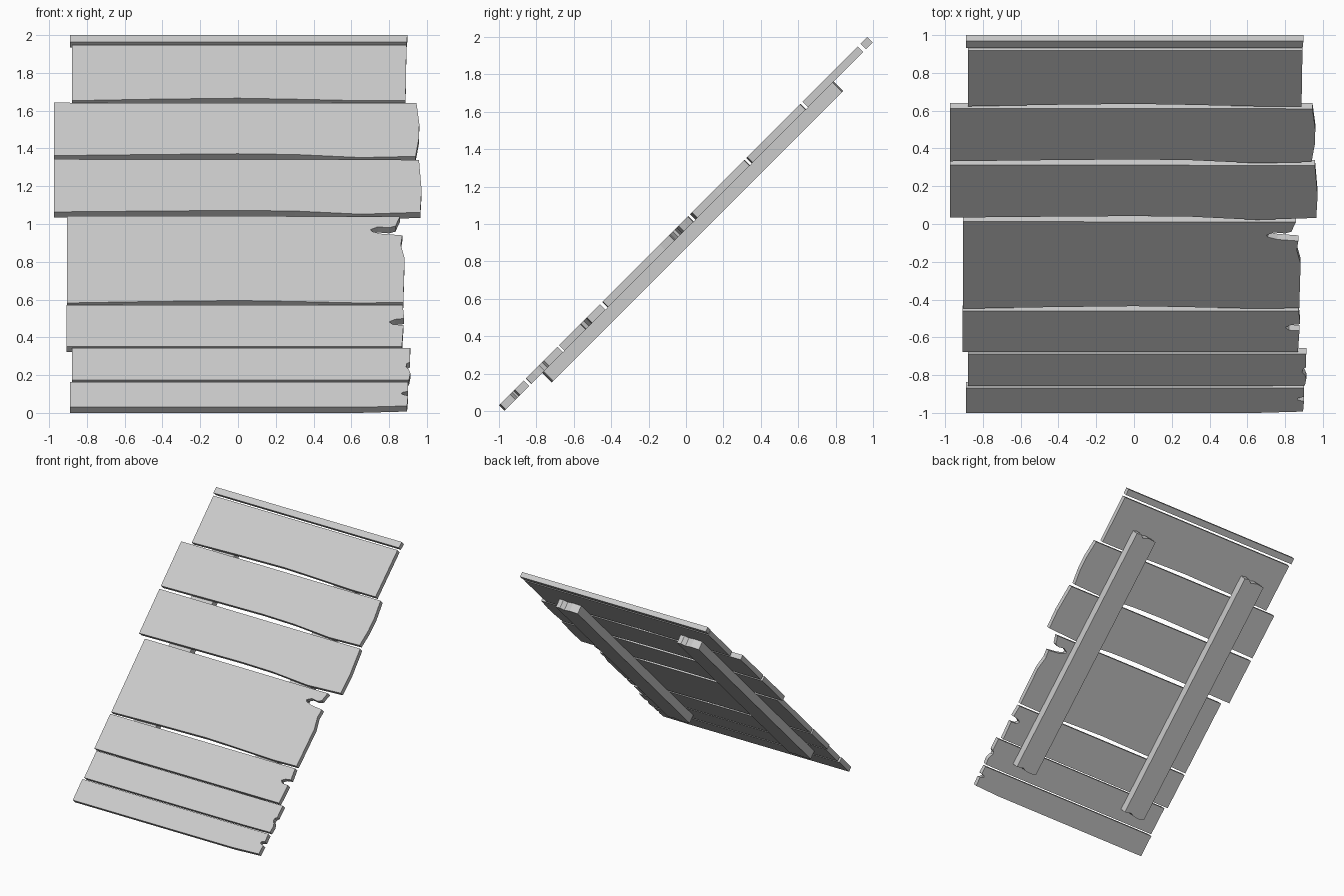
import bpy
import bmesh
from math import radians, sqrt

cube = bpy.data.objects.get("Cube")
if cube:
    bpy.data.objects.remove(cube, do_unlink=True)

PLANK_THICK = 0.042
BATTEN_THICK = 0.071

# One plain grey for every board
grey = bpy.data.materials.new("plain_grey")
grey.use_nodes = True
colour = (0.6, 0.6, 0.6, 1)
grey.diffuse_color = colour
grey.node_tree.nodes["Principled BSDF"].inputs["Base Color"].default_value = colour


def board(name, outline, top, thick):
    """Extrude an outline of (x, height) points and lean it back by 45 degrees."""
    bm = bmesh.new()
    verts = [bm.verts.new((x, h * sqrt(2), top - thick)) for x, h in outline]
    face = bm.faces.new(verts)
    raised = bmesh.ops.extrude_face_region(bm, geom=[face])["geom"]
    moved = [v for v in raised if isinstance(v, bmesh.types.BMVert)]
    bmesh.ops.translate(bm, verts=moved, vec=(0, 0, thick))
    bmesh.ops.recalc_face_normals(bm, faces=bm.faces)
    mesh = bpy.data.meshes.new(name)
    bm.to_mesh(mesh)
    bm.free()
    mesh.materials.append(grey)
    obj = bpy.data.objects.new(name, mesh)
    obj.location.y = -1.03
    obj.rotation_euler.x = radians(45)
    bpy.context.collection.objects.link(obj)


def plank(name, left, low, high, right_end, bow=0.0, dip=0.0):
    """Plank with a bowed lower edge and a worn right end, listed upwards."""
    lower_edge = [(left, low), (-0.45, low + bow * 0.6), (0.0, low + bow),
                  (0.3, low + bow * 0.6), (0.65, low - dip)]
    board(name, lower_edge + right_end + [(left, high)], 0, PLANK_THICK)


# Planks from the bottom to the top
plank("plank_bottom", -0.89, 0.03, 0.163,
      [(0.895, 0.037), (0.9, 0.09), (0.865, 0.1), (0.868, 0.108),
       (0.9, 0.115), (0.9, 0.163)])
plank("plank_second", -0.88, 0.173, 0.343,
      [(0.905, 0.175), (0.912, 0.21), (0.905, 0.23), (0.89, 0.245),
       (0.893, 0.26), (0.91, 0.27), (0.912, 0.343)])
plank("plank_third", -0.907, 0.352, 0.57,
      [(0.868, 0.352), (0.876, 0.465), (0.82, 0.468), (0.8, 0.482),
       (0.83, 0.495), (0.88, 0.5), (0.872, 0.57)])
plank("plank_wide", -0.905, 0.582, 1.043,
      [(0.875, 0.585), (0.882, 0.82), (0.862, 0.89), (0.87, 0.94),
       (0.76, 0.948), (0.71, 0.96), (0.7, 0.97), (0.74, 0.985),
       (0.8, 0.98), (0.835, 0.99), (0.845, 1.015), (0.858, 1.04)], bow=0.013)
plank("plank_fifth", -0.975, 1.064, 1.343,
      [(0.965, 1.062), (0.972, 1.18), (0.958, 1.34)], bow=0.008, dip=0.012)
plank("plank_sixth", -0.975, 1.362, 1.642,
      [(0.94, 1.358), (0.957, 1.45), (0.96, 1.53), (0.945, 1.64)],
      bow=0.01, dip=0.01)
plank("plank_seventh", -0.88, 1.653, 1.948,
      [(0.887, 1.653), (0.892, 1.948)], bow=0.013)
plank("plank_top", -0.89, 1.963, 2.0, [(0.893, 1.963), (0.897, 2.0)])

# Two battens under the planks, with slightly ragged ends
for side, centre in (("left", 0.565), ("right", -0.6)):
    low, high, half = 0.24, 1.785, 0.103
    ends = [(-half, low), (-0.05, low - 0.008), (0.01, low - 0.002),
            (0.04, low + 0.008), (half, low),
            (half, high), (0.06, high + 0.006), (0.03, high - 0.012),
            (-0.03, high), (-half, high - 0.006)]
    board(side + "_batten", [(centre + x, h) for x, h in ends],
          -PLANK_THICK, BATTEN_THICK)
